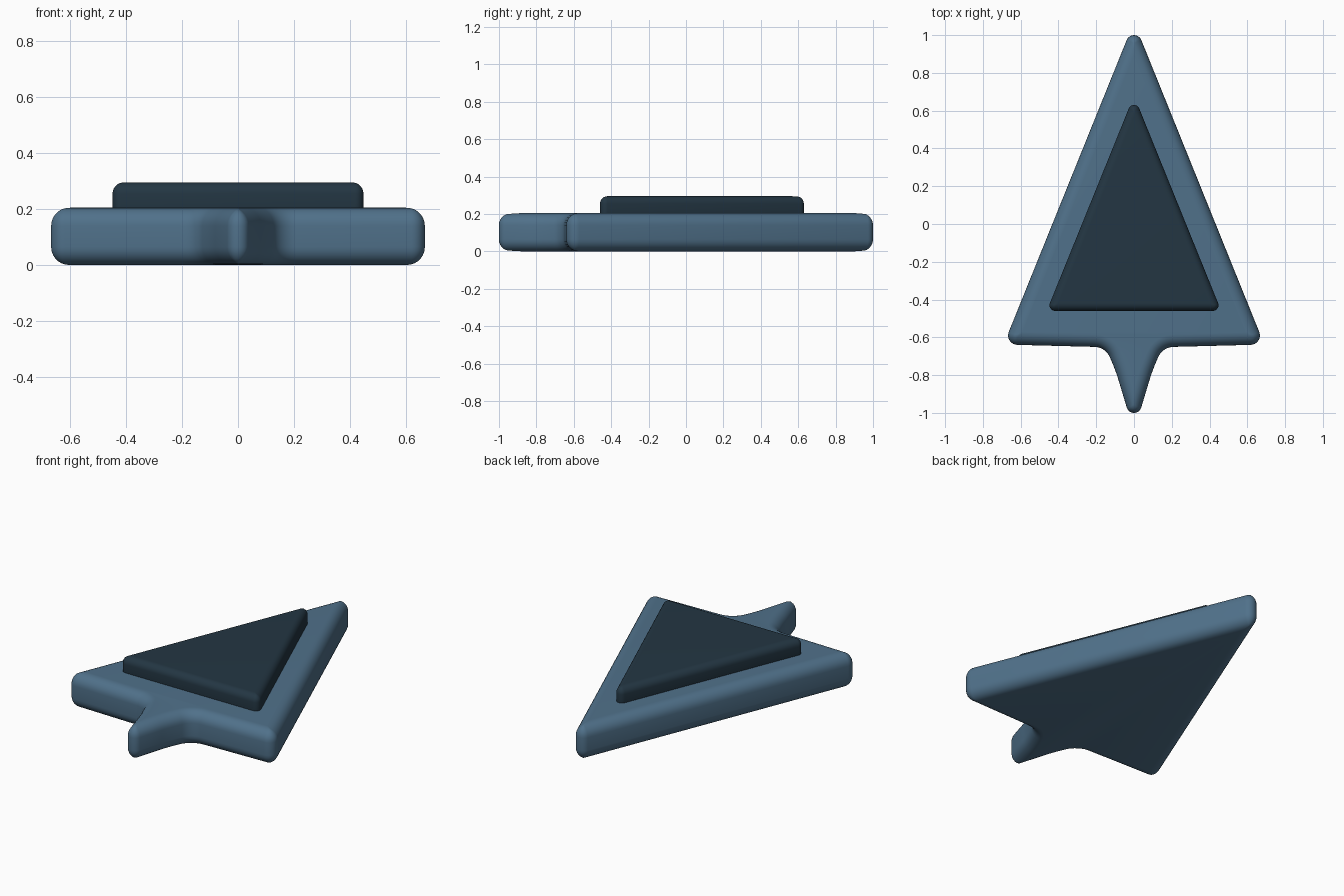
import bpy, bmesh, math
from mathutils import Vector

cube = bpy.data.objects.get("Cube")
if cube:
    bpy.data.objects.remove(cube, do_unlink=True)


def make_material(name, rgb):
    mat = bpy.data.materials.new(name)
    mat.use_nodes = True
    mat.diffuse_color = (*rgb, 1)
    mat.node_tree.nodes["Principled BSDF"].inputs["Base Color"].default_value = (*rgb, 1)
    return mat


def rounded_outline(corners, inset, steps=8):
    """Inset a counter-clockwise outline and fillet every corner."""
    points = []
    count = len(corners)
    for i, (x, y, radius) in enumerate(corners):
        here = Vector((x, y))
        before = (here - Vector(corners[i - 1][:2])).normalized()
        after = (Vector(corners[(i + 1) % count][:2]) - here).normalized()
        turn = math.atan2(before.x * after.y - before.y * after.x, before.dot(after))
        inward = (after - before).normalized() * math.copysign(1, turn)
        stretch = 1 / math.cos(turn / 2)
        # Convex fillets tighten as the outline shrinks, concave ones open up
        r = max(radius - inset, 0.005) if turn > 0 else radius + inset
        side = math.copysign(1, turn)
        centre = here + inward * stretch * (inset + side * r)
        start = Vector((before.y, -before.x)) * side * r
        for k in range(steps + 1):
            a = turn * k / steps
            points.append(centre + Vector((start.x * math.cos(a) - start.y * math.sin(a),
                                           start.x * math.sin(a) + start.y * math.cos(a))))
    return points


def cushion(name, corners, bottom, top, bevel, mat, steps=7):
    """Slab whose top and bottom rims are rounded over."""
    layers = []
    for k in range(steps + 1):
        a = math.pi / 2 * k / steps
        layers.append((bevel * (1 - math.sin(a)), bottom + bevel * (1 - math.cos(a))))
    layers += [(d, top + bottom - z) for d, z in reversed(layers)]
    bm = bmesh.new()
    rings = [[bm.verts.new((p.x, p.y, z)) for p in rounded_outline(corners, d)]
             for d, z in layers]
    for low, high in zip(rings, rings[1:]):
        for i in range(len(low)):
            j = (i + 1) % len(low)
            bm.faces.new((low[i], low[j], high[j], high[i]))
    bm.faces.new(rings[-1])
    bm.faces.new(rings[0][::-1])
    mesh = bpy.data.meshes.new(name)
    bm.to_mesh(mesh)
    bm.free()
    mesh.materials.append(mat)
    obj = bpy.data.objects.new(name, mesh)
    bpy.context.collection.objects.link(obj)
    bpy.ops.object.select_all(action='DESELECT')
    obj.select_set(True)
    bpy.context.view_layer.objects.active = obj
    bpy.ops.object.shade_smooth_by_angle(angle=math.radians(35))
    return obj


def mirrored(half, tip, tail=None):
    """Close a right-hand half outline, listed from the bottom up, around x = 0."""
    left = [(-x, y, r) for x, y, r in reversed(half)]
    return ([tail] if tail else []) + half + [tip] + left


blue = make_material("steel blue", (0.08, 0.165, 0.255))
navy = make_material("dark navy", (0.017, 0.037, 0.056))

# Arrowhead body with a short flared tail
body_half = [(0.095, -0.783, 0.9), (0.15, -0.652, 0.09), (0.69, -0.638, 0.05)]
cushion("arrow_body", mirrored(body_half, (0, 1.07, 0.042), (0, -1.10, 0.04)),
        0, 0.205, 0.065, blue)

# Raised triangular panel
cushion("raised_panel", mirrored([(0.462, -0.46, 0.03)], (0, 0.68, 0.03)),
        0.17, 0.295, 0.04, navy)
